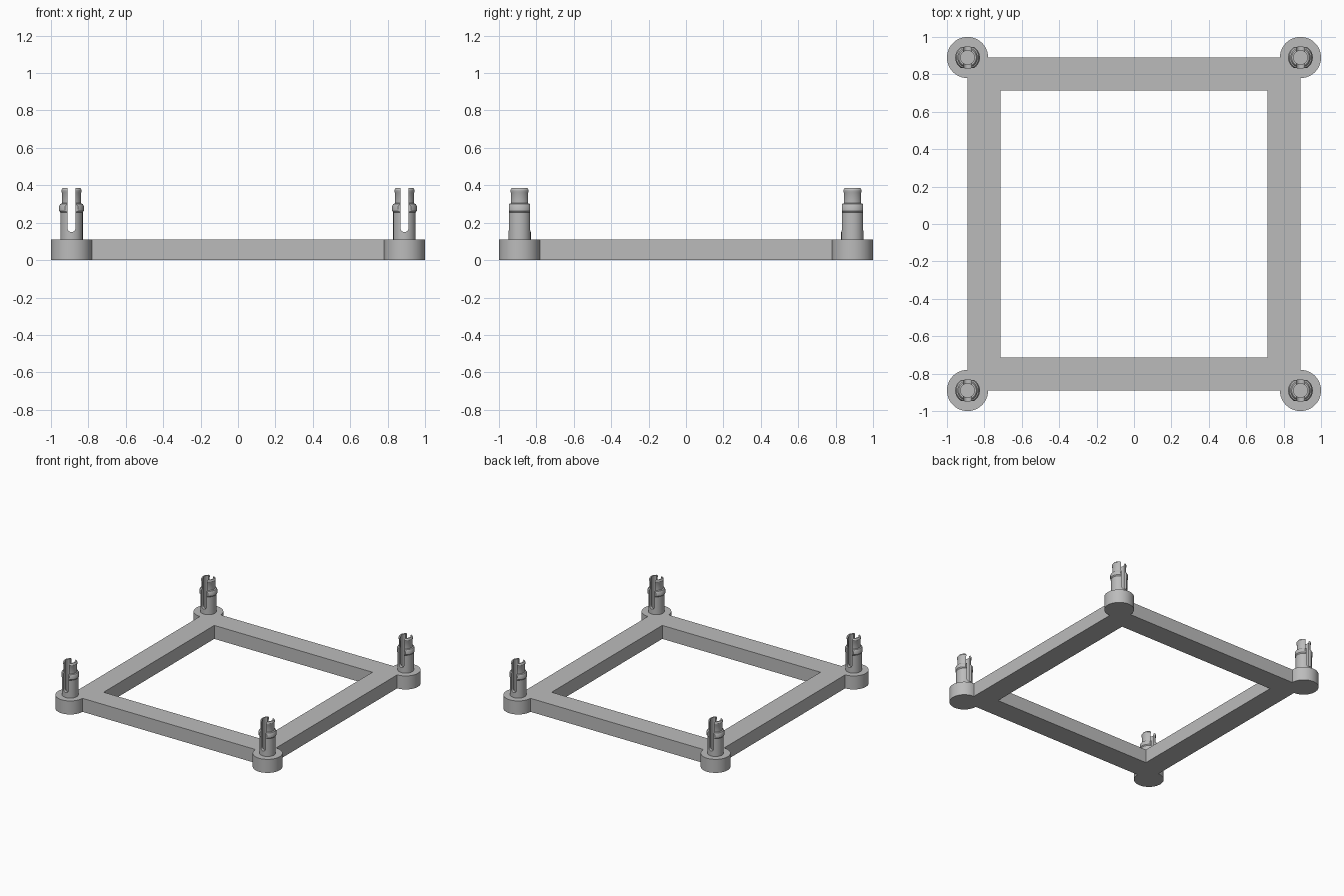
import bpy, bmesh
from math import cos, sin, pi, radians
from mathutils import Vector, Matrix

cube = bpy.data.objects.get("Cube")
if cube:
    bpy.data.objects.remove(cube, do_unlink=True)

CORNER, PAD_R, INNER, HEIGHT = 0.89, 0.11, 0.713, 0.11

grey = bpy.data.materials.new("plain grey")
grey.use_nodes = True
grey.diffuse_color = (0.5, 0.5, 0.5, 1)
grey.node_tree.nodes["Principled BSDF"].inputs["Base Color"].default_value = (0.5, 0.5, 0.5, 1)


def make_object(name, bm):
    bmesh.ops.recalc_face_normals(bm, faces=bm.faces)
    mesh = bpy.data.meshes.new(name)
    bm.to_mesh(mesh)
    bm.free()
    mesh.materials.append(grey)
    obj = bpy.data.objects.new(name, mesh)
    bpy.context.collection.objects.link(obj)
    return obj


def add_loop(bm, points):
    verts = [bm.verts.new(p) for p in points]
    return [bm.edges.new((a, b)) for a, b in zip(verts, verts[1:] + verts[:1])]


def extrude(bm, faces, offset):
    new = bmesh.ops.extrude_face_region(bm, geom=faces)["geom"]
    moved = [v for v in new if isinstance(v, bmesh.types.BMVert)]
    bmesh.ops.translate(bm, vec=offset, verts=moved)


def smooth(obj):
    bpy.ops.object.select_all(action="DESELECT")
    obj.select_set(True)
    bpy.context.view_layer.objects.active = obj
    bpy.ops.object.shade_smooth_by_angle(angle=radians(30))


# Square frame with a round pad at each corner, as one outline with a window
bm = bmesh.new()
outline, window = [], []
for k in range(4):
    turn = Matrix.Rotation(k * pi / 2, 3, "Z")
    for i in range(37):
        a = -pi / 2 + 1.5 * pi * i / 36
        outline.append(turn @ Vector((CORNER + PAD_R * cos(a), CORNER + PAD_R * sin(a), 0)))
    window.append(turn @ Vector((INNER, INNER, 0)))
edges = add_loop(bm, outline) + add_loop(bm, window)
bmesh.ops.triangle_fill(bm, edges=edges, use_beauty=True)
extrude(bm, bm.faces[:], (0, 0, HEIGHT))
frame = make_object("frame", bm)
smooth(frame)

# Hollow snap pin, turned from a radius and height profile
profile = [(0, 0.1), (0.06, 0.1), (0.06, 0.255), (0.066, 0.263), (0.066, 0.289),
           (0.06, 0.3), (0.051, 0.304), (0.051, 0.36), (0.054, 0.366), (0.054, 0.375),
           (0.047, 0.386), (0.037, 0.386), (0.037, 0.12), (0, 0.12)]
bm = bmesh.new()
verts = [bm.verts.new((r, 0, z)) for r, z in profile]
edges = [bm.edges.new(pair) for pair in zip(verts, verts[1:])]
bmesh.ops.spin(bm, geom=verts + edges, cent=(0, 0, 0), axis=(0, 0, 1),
               angle=2 * pi, steps=48, use_merge=True)
bmesh.ops.remove_doubles(bm, verts=bm.verts, dist=1e-5)
pin = make_object("pin", bm)

# Round-bottomed slot cutter running front to back
HALF = 0.022
bm = bmesh.new()
arc = [(HALF * cos(a), -0.2, 0.172 + HALF * sin(a)) for a in (pi + pi * i / 12 for i in range(13))]
points = arc + [(HALF, -0.2, 0.5), (-HALF, -0.2, 0.5)]
face = bm.faces.new([bm.verts.new(p) for p in points])
extrude(bm, [face], (0, 0.4, 0))
slot_cutter = make_object("slot_cutter", bm)

# Cutter that flattens the snap collar at front and back
bm = bmesh.new()
for side in (-1, 1):
    place = Matrix.Translation((0, side * 0.106, 0.279)) @ Matrix.Diagonal((0.3, 0.1, 0.05, 1))
    bmesh.ops.create_cube(bm, size=1, matrix=place)
collar_cutter = make_object("collar_cutter", bm)

for cutter in (slot_cutter, collar_cutter):
    cutter.hide_render = True
    mod = pin.modifiers.new(cutter.name, "BOOLEAN")
    mod.operation, mod.solver, mod.object = "DIFFERENCE", "EXACT", cutter

# Bake the cuts, then place a pin on every pad
bpy.context.view_layer.update()
depsgraph = bpy.context.evaluated_depsgraph_get()
pin_mesh = bpy.data.meshes.new_from_object(pin.evaluated_get(depsgraph))
for helper in (pin, slot_cutter, collar_cutter):
    bpy.data.objects.remove(helper, do_unlink=True)

for depth, y in (("front", -CORNER), ("back", CORNER)):
    for side, x in (("right", -CORNER), ("left", CORNER)):
        obj = bpy.data.objects.new(f"{depth}_{side}_pin", pin_mesh)
        obj.location = (x, y, 0)
        bpy.context.collection.objects.link(obj)
smooth(obj)
